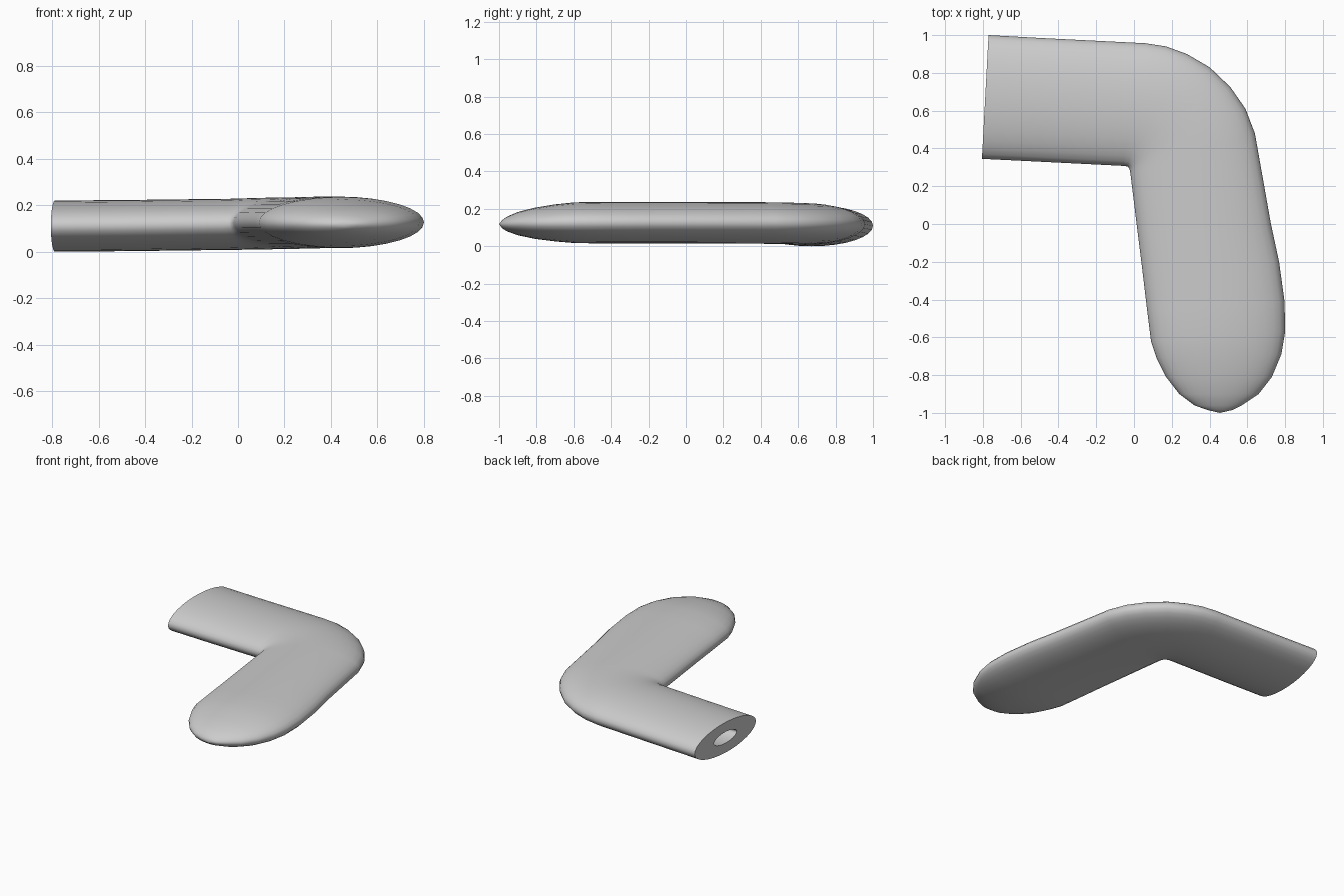
import bpy, bmesh, math
from mathutils import Vector

if "Cube" in bpy.data.objects:
    bpy.data.objects.remove(bpy.data.objects["Cube"])

SIDES = 32

# Stations along the bend: inner edge x, y, outer edge x, y, half thickness, centre height
stations = [
    (-0.805, 0.345, -0.77, 1.00, 0.110, 0.112),
    (-0.50, 0.33, -0.50, 0.985, 0.110, 0.114),
    (-0.06, 0.308, 0.06, 0.957, 0.110, 0.120),
    (-0.035, 0.305, 0.17, 0.94, 0.111, 0.122),
    (-0.031, 0.302, 0.28, 0.90, 0.111, 0.123),
    (-0.028, 0.298, 0.40, 0.83, 0.111, 0.124),
    (-0.025, 0.293, 0.51, 0.725, 0.111, 0.125),
    (-0.022, 0.285, 0.59, 0.61, 0.111, 0.126),
    (-0.018, 0.26, 0.64, 0.48, 0.111, 0.127),
    (0.02, -0.05, 0.725, 0.00, 0.111, 0.128),
    (0.045, -0.25, 0.768, -0.20, 0.111, 0.128),
    (0.07, -0.46, 0.797, -0.41, 0.111, 0.128),
    (0.09, -0.62, 0.80, -0.57, 0.109, 0.128),
    (0.12, -0.71, 0.78, -0.69, 0.099, 0.127),
    (0.17, -0.81, 0.73, -0.81, 0.083, 0.125),
    (0.24, -0.90, 0.66, -0.90, 0.062, 0.123),
    (0.32, -0.96, 0.57, -0.96, 0.038, 0.121),
    (0.39, -0.985, 0.52, -0.985, 0.020, 0.120),
]

bm = bmesh.new()


def ring(ix, iy, ox, oy, h, z, scale=1.0, shift=0.0):
    """Lens-like section between an inner and an outer edge point."""
    mid = Vector(((ix + ox) / 2, (iy + oy) / 2, z))
    half = Vector(((ox - ix) / 2, (oy - iy) / 2, 0)) * scale
    verts = []
    for i in range(SIDES):
        a = 2 * math.pi * i / SIDES
        s = math.sin(a)
        p = mid + half * math.cos(a) + Vector((shift, 0, h * scale * s))
        verts.append(bm.verts.new(p))
    return verts


def bridge(a, b):
    for i in range(SIDES):
        j = (i + 1) % SIDES
        bm.faces.new((a[i], a[j], b[j], b[i]))


# Outer skin and rounded tip
rings = [ring(*s) for s in stations]
for a, b in zip(rings, rings[1:]):
    bridge(a, b)
tip = bm.verts.new((0.455, -1.0, 0.12))
for i in range(SIDES):
    bm.faces.new((rings[-1][i], rings[-1][(i + 1) % SIDES], tip))

# Flat end with an oval blind socket
mouth = ring(*stations[0], scale=0.37)
floor = ring(*stations[0], scale=0.37, shift=0.27)
bridge(rings[0], mouth)
bridge(mouth, floor)
bm.faces.new(floor)

bmesh.ops.recalc_face_normals(bm, faces=bm.faces)
low = min(v.co.z for v in bm.verts)
bmesh.ops.translate(bm, verts=bm.verts, vec=(0, 0, -low))

mesh = bpy.data.meshes.new("bent_handle")
bm.to_mesh(mesh)
bm.free()
handle = bpy.data.objects.new("bent_handle", mesh)
bpy.context.collection.objects.link(handle)
bpy.context.view_layer.objects.active = handle
handle.select_set(True)
bpy.ops.object.shade_smooth_by_angle(angle=math.radians(40))
